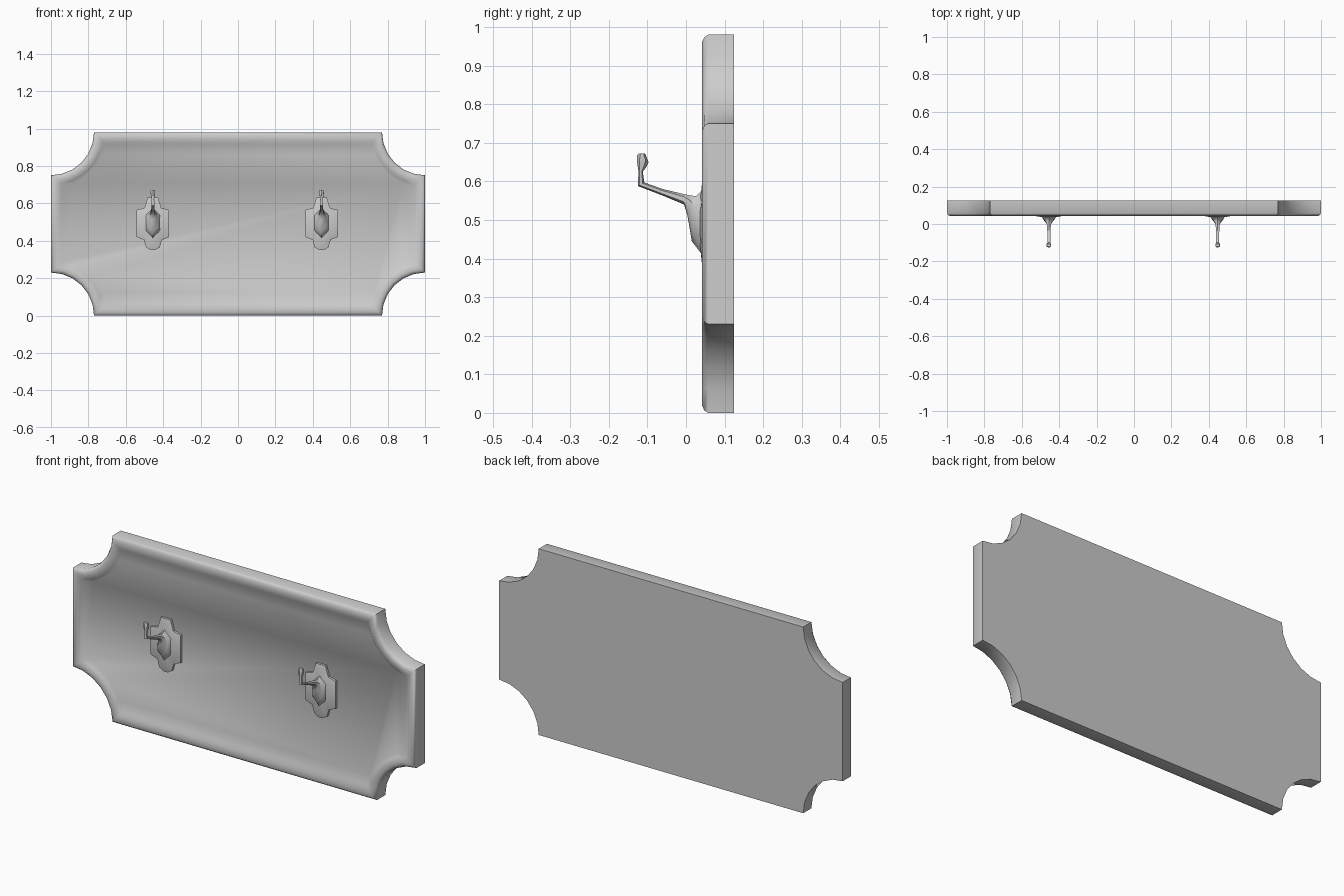
import bpy, bmesh, math

if "Cube" in bpy.data.objects:
    bpy.data.objects.remove(bpy.data.objects["Cube"])

W, H, R = 1.0, 0.98, 0.23      # half width, height, corner notch radius
ARC = 6                        # segments per scooped corner


def loft(name, rings, angle):
    """Skin a list of equal-length vertex rings and cap both ends."""
    bm = bmesh.new()
    loops = [[bm.verts.new(p) for p in ring] for ring in rings]
    n = len(loops[0])
    for a, b in zip(loops, loops[1:]):
        for i in range(n):
            j = (i + 1) % n
            bm.faces.new((a[i], a[j], b[j], b[i]))
    bm.faces.new(loops[0][::-1])
    bm.faces.new(loops[-1])
    bmesh.ops.recalc_face_normals(bm, faces=bm.faces)
    mesh = bpy.data.meshes.new(name)
    bm.to_mesh(mesh)
    bm.free()
    obj = bpy.data.objects.new(name, mesh)
    bpy.context.collection.objects.link(obj)
    bpy.ops.object.select_all(action='DESELECT')
    obj.select_set(True)
    bpy.context.view_layer.objects.active = obj
    bpy.ops.object.shade_smooth_by_angle(angle=math.radians(angle))
    return obj


def board_ring(inset, y):
    """Rectangle with scooped corners, offset inward by inset."""
    r = R + inset
    a0 = math.asin(inset / r)
    quarter = []
    for i in range(ARC + 1):
        a = a0 + (math.pi / 2 - 2 * a0) * i / ARC
        quarter.append((W - r * math.cos(a), H / 2 - r * math.sin(a)))
    pts = quarter + [(x, -z) for x, z in reversed(quarter)]
    pts += [(-x, z) for x, z in reversed(pts)]
    return [(x, y, z + H / 2) for x, z in pts]


# Backboard with moulded rim and recessed panel: (inset, y)
profile = [(0, 0.125), (0, 0.057), (0.007, 0.047), (0.018, 0.042),
           (0.035, 0.043), (0.053, 0.049), (0.067, 0.060)]
loft("backboard", [board_ring(i, y) for i, y in profile], 40)

# Right half of the lobed wall plate: (x, z)
half = [(0.028, 0.63), (0.045, 0.575), (0.087, 0.565), (0.087, 0.42),
        (0.048, 0.405), (0.037, 0.365), (0.012, 0.35)]
plate = half + [(-x, z) for x, z in reversed(half)]

# Hook sections: (bottom y, bottom z, top y, top z, half width)
hook = [(0.062, 0.405, 0.062, 0.600, 0.050),
        (0.040, 0.412, 0.042, 0.578, 0.046),
        (0.015, 0.445, 0.027, 0.562, 0.030),
        (0.004, 0.510, 0.014, 0.563, 0.018),
        (-0.005, 0.540, -0.005, 0.567, 0.012),
        (-0.060, 0.563, -0.060, 0.580, 0.009),
        (-0.125, 0.588, -0.108, 0.597, 0.010),
        (-0.123, 0.625, -0.112, 0.625, 0.008),
        (-0.127, 0.650, -0.103, 0.637, 0.012),
        (-0.127, 0.667, -0.097, 0.650, 0.014),
        (-0.122, 0.672, -0.106, 0.672, 0.013)]


def hook_ring(x, y0, z0, y1, z1, hw):
    ring = []
    for k in range(6):
        a = k * math.pi / 3
        t = (1 - math.cos(a)) / 2
        ring.append((x + hw * math.sin(a), y0 + (y1 - y0) * t, z0 + (z1 - z0) * t))
    return ring


for side, x0 in (("left", -0.455), ("right", 0.447)):
    rings = [[(x0 + x * s, y, 0.49 + (z - 0.49) * s) for x, z in plate]
             for s, y in ((1, 0.061), (1, 0.048), (0.85, 0.043), (0.4, 0.036))]
    loft(f"{side}_hook_plate", rings, 35)
    loft(f"{side}_hook", [hook_ring(x0, *s) for s in hook], 50)
